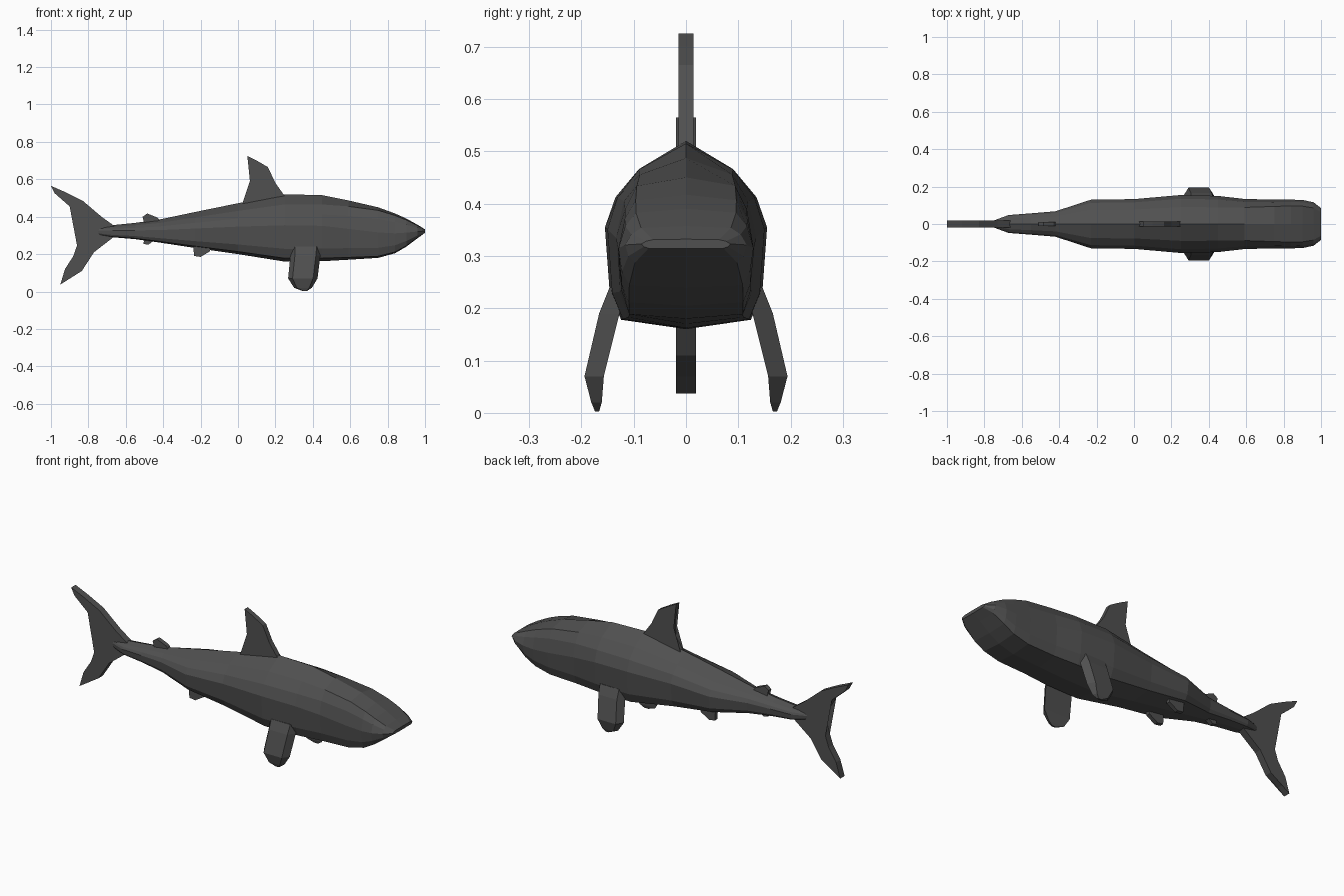
import bpy, bmesh

if "Cube" in bpy.data.objects:
    bpy.data.objects.remove(bpy.data.objects["Cube"])

skin = bpy.data.materials.new("dark_grey_skin")
skin.diffuse_color = (0.08, 0.08, 0.08, 1)
skin.use_nodes = True
skin.node_tree.nodes["Principled BSDF"].inputs["Base Color"].default_value = skin.diffuse_color


def finish(name, bm):
    bmesh.ops.recalc_face_normals(bm, faces=bm.faces)
    mesh = bpy.data.meshes.new(name)
    bm.to_mesh(mesh)
    bm.free()
    mesh.materials.append(skin)
    obj = bpy.data.objects.new(name, mesh)
    bpy.context.collection.objects.link(obj)
    return obj


def loft(name, rings):
    """Skin a list of equal-length closed rings and cap both ends."""
    bm = bmesh.new()
    loops = [[bm.verts.new(p) for p in ring] for ring in rings]
    n = len(loops[0])
    for a, b in zip(loops, loops[1:]):
        for i in range(n):
            j = (i + 1) % n
            bm.faces.new((a[i], a[j], b[j], b[i]))
    bm.faces.new(loops[0])
    bm.faces.new(loops[-1])
    return finish(name, bm)


def slab(name, outline, half, y=0.0):
    """Flat fin from a side outline (x, z)."""
    bm = bmesh.new()
    rings = [[bm.verts.new((x, y + s * half, z)) for x, z in outline] for s in (-1, 1)]
    n = len(outline)
    for i in range(n):
        j = (i + 1) % n
        bm.faces.new((rings[0][i], rings[0][j], rings[1][j], rings[1][i]))
    caps = [bm.faces.new(r) for r in rings]
    bmesh.ops.triangulate(bm, faces=caps)
    return finish(name, bm)


# Half sections (width, height fractions): trunk and head
TRUNK = [(0, 1), (.58, .85), (.87, .70), (1, .54), (.94, .19), (.80, .05), (0, 0)]
HEAD = [(0, 1), (.74, .95), (.90, .78), (1, .50), (.95, .20), (.84, .03), (0, 0)]

# x, bottom z, top z, half width, head blend
STATIONS = [
    (-.76, .305, .345, .015, 0), (-.67, .29, .355, .048, 0), (-.55, .28, .367, .057, 0),
    (-.42, .262, .385, .068, 0), (-.23, .233, .425, .13, 0), (0, .20, .472, .133, 0),
    (.25, .16, .52, .155, 0), (.45, .162, .515, .15, .1), (.59, .17, .487, .134, .5),
    (.75, .18, .45, .13, .9), (.84, .205, .417, .13, 1), (.90, .24, .39, .129, 1),
    (.96, .285, .357, .116, 1), (1, .314, .332, .085, 1)]


def section(x, lo, hi, w, k):
    half = [((1 - k) * a[0] + k * b[0], (1 - k) * a[1] + k * b[1])
            for a, b in zip(TRUNK, HEAD)]
    full = half + [(-u, v) for u, v in half[-2:0:-1]]
    return [(x, u * w, lo + v * (hi - lo)) for u, v in full]


loft("body", [section(*s) for s in STATIONS])

# Fins along the middle
slab("dorsal_fin", [(.02, .46), (.07, .53), (.075, .62), (.05, .725), (.10, .70),
                    (.16, .665), (.20, .58), (.25, .51), (.20, .46)], .014)
slab("tail_fin", [(-.66, .35), (-.73, .40), (-.83, .485), (-.92, .53), (-1, .565),
                  (-.98, .525), (-.90, .455), (-.83, .335), (-.88, .19), (-.925, .12),
                  (-.95, .037), (-.91, .07), (-.835, .11), (-.77, .21), (-.66, .295)], .019)
slab("rear_dorsal_fin", [(-.50, .36), (-.495, .385), (-.51, .40), (-.485, .417),
                         (-.43, .395), (-.41, .37)], .012)
slab("anal_fin", [(-.50, .30), (-.505, .255), (-.48, .25), (-.445, .275), (-.44, .30)], .012)

# Pectoral fin rows: z, rear x, front x, inner y, outer y
PECTORAL = [(.24, .28, .445, .115, .146), (.19, .28, .44, .127, .166),
            (.07, .268, .425, .157, .194), (.02, .30, .395, .161, .181),
            (.003, .345, .37, .166, .174)]

for side, tag in ((1, "left"), (-1, "right")):
    rings = []
    for z, x0, x1, yi, yo in PECTORAL:
        d = (x1 - x0) * .15
        rings.append([(x0, side * yi, z), (x0 + d, side * yo, z),
                      (x1 - d, side * yo, z), (x1, side * yi, z)])
    loft("pectoral_fin_" + tag, rings)
    slab("pelvic_fin_" + tag, [(-.24, .26), (-.235, .19), (-.20, .185), (-.15, .215),
                               (-.14, .26)], .011, side * .075)
